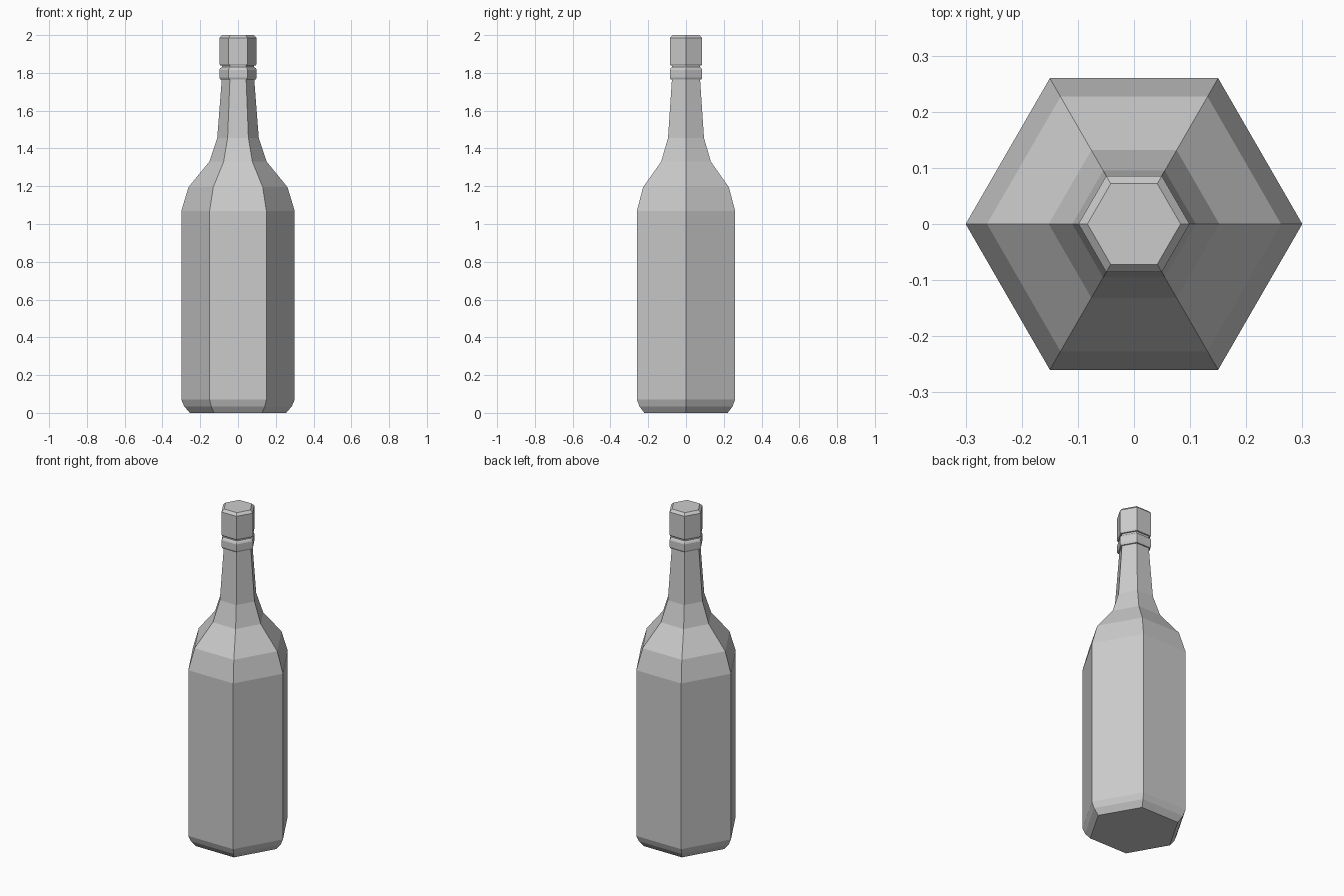
import bpy
import bmesh
from math import cos, sin, tau

cube = bpy.data.objects.get("Cube")
if cube:
    bpy.data.objects.remove(cube, do_unlink=True)

SIDES = 6

grey = bpy.data.materials.new("plain grey")
grey.use_nodes = True
colour = (0.6, 0.6, 0.6, 1)
grey.diffuse_color = colour
grey.node_tree.nodes["Principled BSDF"].inputs["Base Color"].default_value = colour


def lathe(name, profile):
    """Six-sided closed solid from (radius, height) pairs, bottom to top."""
    bm = bmesh.new()
    rings = [[bm.verts.new((r * cos(tau * i / SIDES), r * sin(tau * i / SIDES), z))
              for i in range(SIDES)] for r, z in profile]
    for low, high in zip(rings, rings[1:]):
        for i in range(SIDES):
            j = (i + 1) % SIDES
            bm.faces.new((low[i], low[j], high[j], high[i]))
    bm.faces.new(rings[0][::-1])
    bm.faces.new(rings[-1])
    mesh = bpy.data.meshes.new(name)
    bm.to_mesh(mesh)
    bm.free()
    mesh.materials.append(grey)
    obj = bpy.data.objects.new(name, mesh)
    bpy.context.collection.objects.link(obj)
    return obj


# Bottle: chamfered foot, straight body, shoulder, neck, lip ring and cap
lathe("bottle", [
    (0.255, 0), (0.285, 0.035), (0.30, 0.07),
    (0.30, 1.07), (0.262, 1.195), (0.152, 1.33), (0.11, 1.455),
    (0.086, 1.765),
    (0.094, 1.765), (0.099, 1.775), (0.099, 1.815), (0.094, 1.825),
    (0.086, 1.83), (0.086, 1.84),
    (0.095, 1.84), (0.099, 1.848), (0.099, 1.985), (0.083, 2.0),
])
